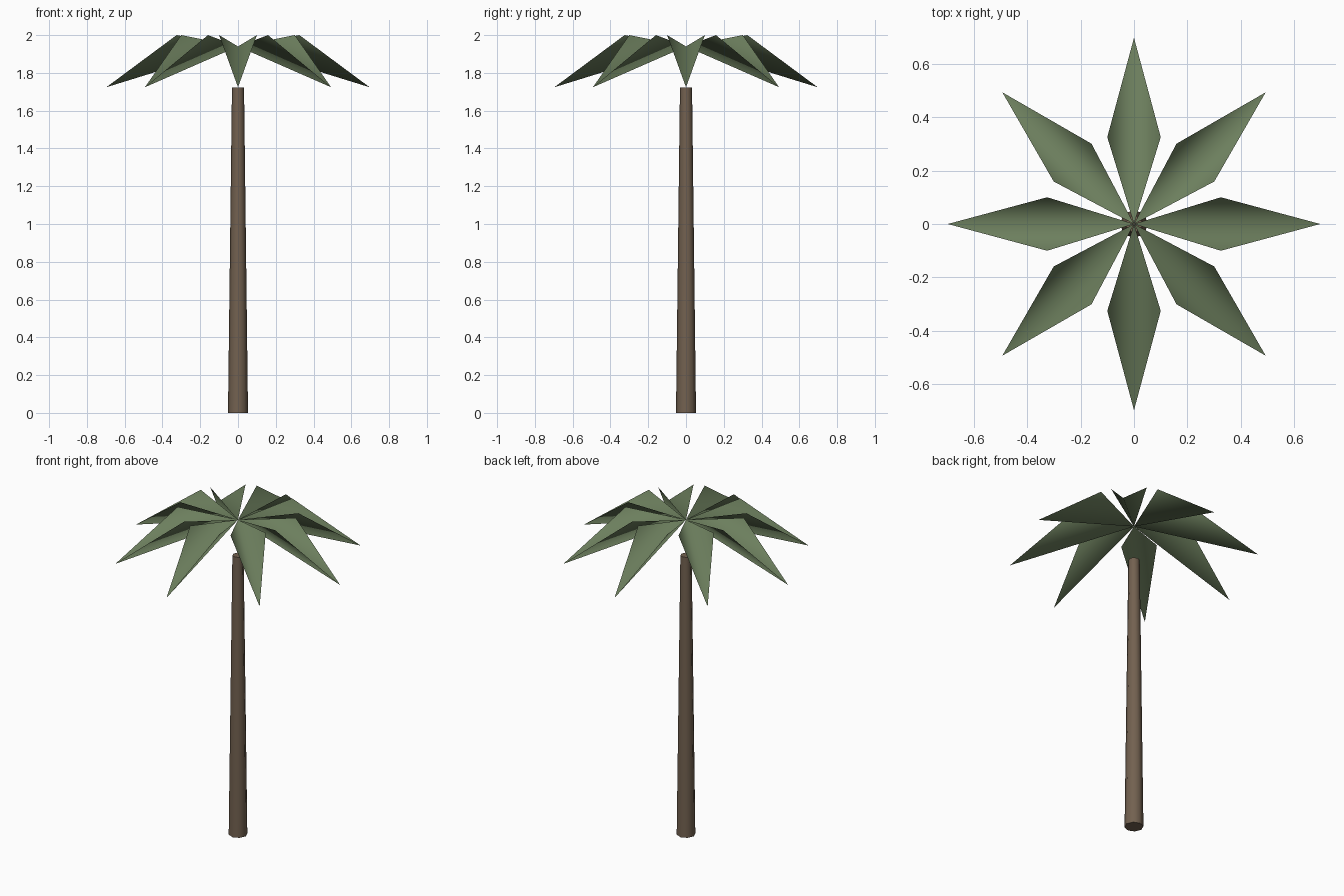
import bpy, bmesh, math
from mathutils import Matrix

if "Cube" in bpy.data.objects:
    bpy.data.objects.remove(bpy.data.objects["Cube"])


def make_material(name, color):
    m = bpy.data.materials.new(name)
    m.diffuse_color = (*color, 1)
    m.use_nodes = True
    m.node_tree.nodes["Principled BSDF"].inputs["Base Color"].default_value = m.diffuse_color
    return m


def add_object(name, bm, mat):
    for f in bm.faces:
        f.smooth = len(f.verts) < 8      # end caps stay flat
    me = bpy.data.meshes.new(name)
    bm.to_mesh(me)
    bm.free()
    me.materials.append(mat)
    ob = bpy.data.objects.new(name, me)
    bpy.context.collection.objects.link(ob)
    return ob


bark = make_material("bark", (0.17, 0.12, 0.08))
green = make_material("leaf_green", (0.15, 0.21, 0.11))

# Tapered trunk, ending below the crown
H = 1.722
bm = bmesh.new()
bmesh.ops.create_cone(bm, cap_ends=True, segments=8, radius1=0.053, radius2=0.032,
                      depth=H, matrix=Matrix.Translation((0, 0, H / 2)))
# sharp rims around the caps
for e in bm.edges:
    if any(len(f.verts) == 8 for f in e.link_faces):
        e.smooth = False
add_object("trunk", bm, bark)

# Eight V-folded fronds meeting at one point: straight spine, raised side corners
for i in range(8):
    bm = bmesh.new()
    root, tip, left, right = [bm.verts.new(p) for p in (
        (0, 0, 1.94), (0.697, 0, 1.724), (0.325, 0.1, 2.0), (0.325, -0.1, 2.0))]
    bm.faces.new((root, tip, left))
    bm.faces.new((root, right, tip))
    bm.transform(Matrix.Rotation(i * math.pi / 4, 4, 'Z'))
    add_object(f"frond_{i + 1}", bm, green)
